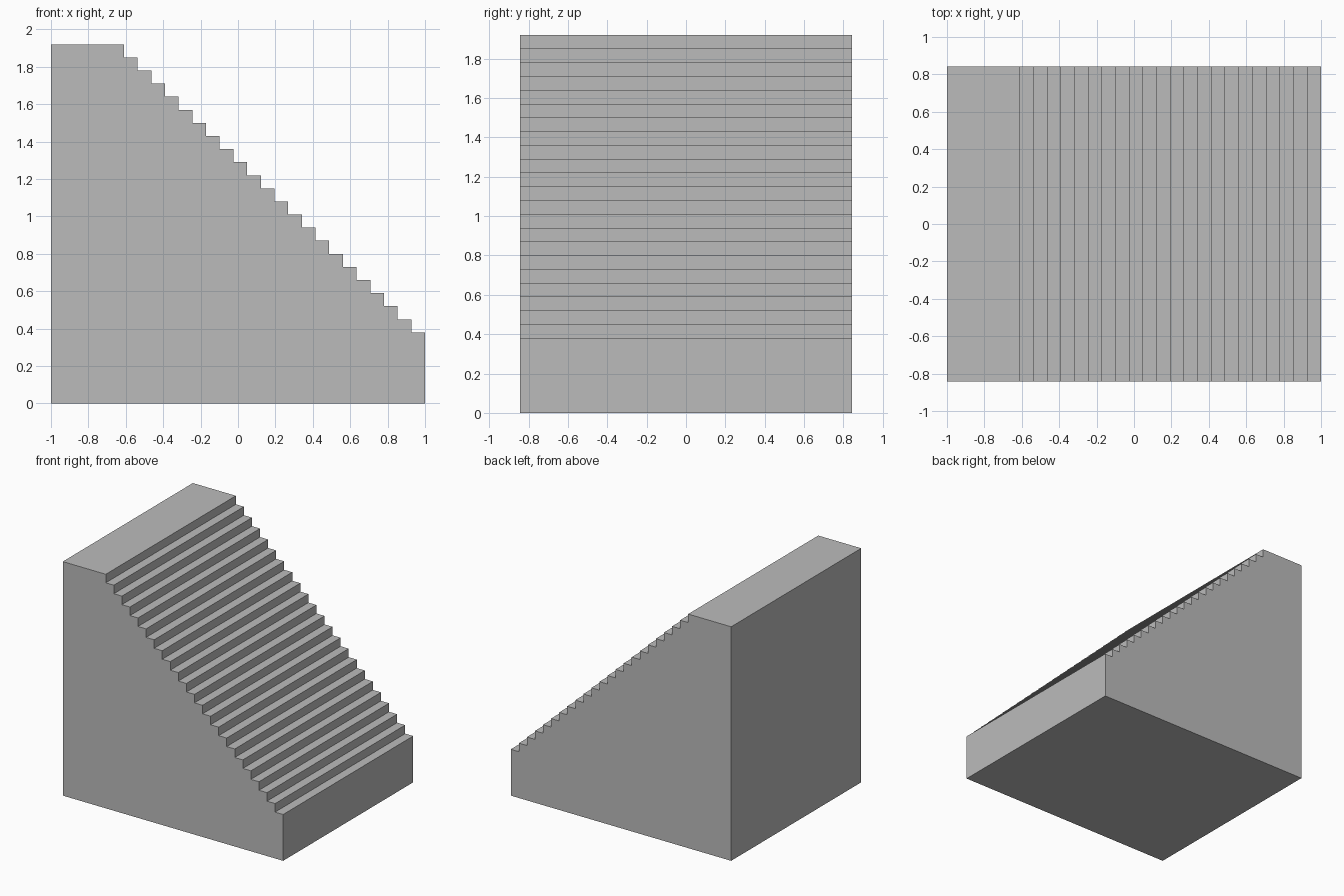
import bpy
import bmesh

if "Cube" in bpy.data.objects:
    bpy.data.objects.remove(bpy.data.objects["Cube"])

STEPS = 22
HALF_DEPTH = 0.843
X_LEFT, X_RIGHT, X_LANDING = -1.0, 1.0, -0.61
Z_FIRST, Z_TOP = 0.38, 1.92
run = (X_RIGHT - X_LANDING) / STEPS
rise = (Z_TOP - Z_FIRST) / STEPS

# Side profile: base, stepped slope, top landing
profile = [(X_LEFT, 0.0), (X_RIGHT, 0.0)]
for i in range(STEPS):
    z = Z_FIRST + i * rise
    profile += [(X_RIGHT - i * run, z), (X_RIGHT - (i + 1) * run, z)]
profile += [(X_LANDING, Z_TOP), (X_LEFT, Z_TOP)]

# Solid staircase: profile face extruded from front to back
bm = bmesh.new()
side = bm.faces.new([bm.verts.new((x, -HALF_DEPTH, z)) for x, z in profile])
extruded = bmesh.ops.extrude_face_region(bm, geom=[side], use_keep_orig=True)
back_verts = [g for g in extruded["geom"] if isinstance(g, bmesh.types.BMVert)]
bmesh.ops.translate(bm, verts=back_verts, vec=(0, 2 * HALF_DEPTH, 0))
bmesh.ops.recalc_face_normals(bm, faces=bm.faces)

mesh = bpy.data.meshes.new("staircase")
bm.to_mesh(mesh)
bm.free()

# Plain stone grey
grey = bpy.data.materials.new("stone grey")
grey.diffuse_color = (0.5, 0.5, 0.5, 1.0)
grey.use_nodes = True
grey.node_tree.nodes["Principled BSDF"].inputs["Base Color"].default_value = grey.diffuse_color
mesh.materials.append(grey)

staircase = bpy.data.objects.new("staircase", mesh)
bpy.context.collection.objects.link(staircase)
